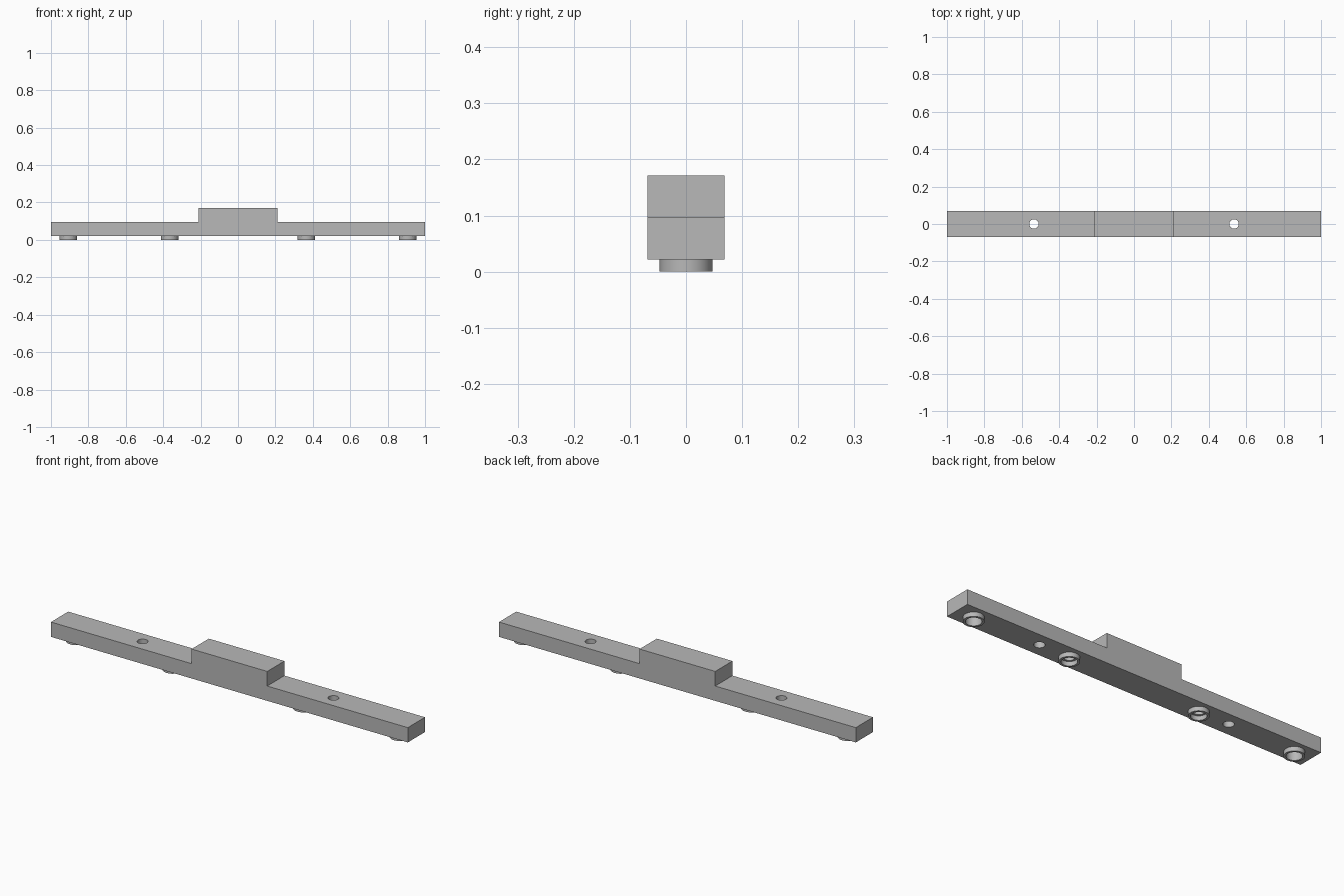
import bpy, bmesh, math

cube = bpy.data.objects.get("Cube")
if cube:
    bpy.data.objects.remove(cube, do_unlink=True)

grey = bpy.data.materials.new("light grey")
grey.use_nodes = True
colour = (0.48, 0.48, 0.48, 1)
grey.diffuse_color = colour
grey.node_tree.nodes["Principled BSDF"].inputs["Base Color"].default_value = colour

BOTTOM, TOP, BLOCK_TOP = 0.022, 0.097, 0.171
HALF_WIDTH, BLOCK_HALF = 0.069, 0.212
FOOT_R, BORE_R, SOCKET_R, HOLE_R = 0.047, 0.036, 0.026, 0.025
END_X, INNER_X, HOLE_X = 0.907, 0.366, 0.535


def add_object(name, bm):
    bmesh.ops.recalc_face_normals(bm, faces=bm.faces)
    mesh = bpy.data.meshes.new(name)
    bm.to_mesh(mesh)
    bm.free()
    mesh.materials.append(grey)
    obj = bpy.data.objects.new(name, mesh)
    bpy.context.collection.objects.link(obj)
    return obj


def smooth(obj):
    bpy.ops.object.select_all(action='DESELECT')
    obj.select_set(True)
    bpy.context.view_layer.objects.active = obj
    bpy.ops.object.shade_smooth_by_angle(angle=math.radians(30))


def drill(obj, x, radius, low, high):
    """Cut a vertical round hole between two heights."""
    bpy.ops.mesh.primitive_cylinder_add(
        vertices=48, radius=radius, depth=high - low, location=(x, 0, (low + high) / 2))
    cutter = bpy.context.object
    cutter.name = "hole_cutter"
    cutter.hide_render = True
    cutter.data.materials.append(grey)
    mod = obj.modifiers.new("hole", 'BOOLEAN')
    mod.operation, mod.solver, mod.object = 'DIFFERENCE', 'EXACT', cutter
    bpy.context.view_layer.objects.active = obj
    bpy.ops.object.modifier_apply(modifier=mod.name)
    bpy.data.objects.remove(cutter, do_unlink=True)


def ring(name, x, outer, inner, low, high):
    """Lathe a rectangular section into an open ring."""
    bm = bmesh.new()
    section = [(inner, low), (outer, low), (outer, high), (inner, high)]
    verts = [bm.verts.new((r, 0, z)) for r, z in section]
    edges = [bm.edges.new((verts[i], verts[(i + 1) % 4])) for i in range(4)]
    bmesh.ops.spin(bm, geom=verts + edges, cent=(0, 0, 0), axis=(0, 0, 1),
                   angle=math.tau, steps=48)
    bmesh.ops.remove_doubles(bm, verts=bm.verts, dist=0.0001)
    obj = add_object(name, bm)
    obj.location.x = x
    smooth(obj)


# Bar with raised centre block, extruded from its front outline
half = [(1, BOTTOM), (1, TOP), (BLOCK_HALF, TOP), (BLOCK_HALF, BLOCK_TOP)]
outline = half + [(-x, z) for x, z in reversed(half)]
bm = bmesh.new()
face = bm.faces.new([bm.verts.new((x, -HALF_WIDTH, z)) for x, z in outline])
extruded = bmesh.ops.extrude_face_region(bm, geom=[face])["geom"]
bmesh.ops.translate(bm, vec=(0, 2 * HALF_WIDTH, 0),
                    verts=[v for v in extruded if isinstance(v, bmesh.types.BMVert)])
bar = add_object("bar", bm)

for side, label in ((1, "left"), (-1, "right")):
    # Screw holes through the bar and blind sockets above the feet
    drill(bar, side * HOLE_X, HOLE_R, -0.05, 0.15)
    drill(bar, side * END_X, BORE_R, -0.05, 0.08)
    drill(bar, side * INNER_X, SOCKET_R, -0.05, 0.08)
    # Round hollow feet
    ring(label + "_end_foot", side * END_X, FOOT_R, BORE_R, 0, BOTTOM)
    ring(label + "_inner_foot", side * INNER_X, FOOT_R, BORE_R, 0, BOTTOM)
smooth(bar)
